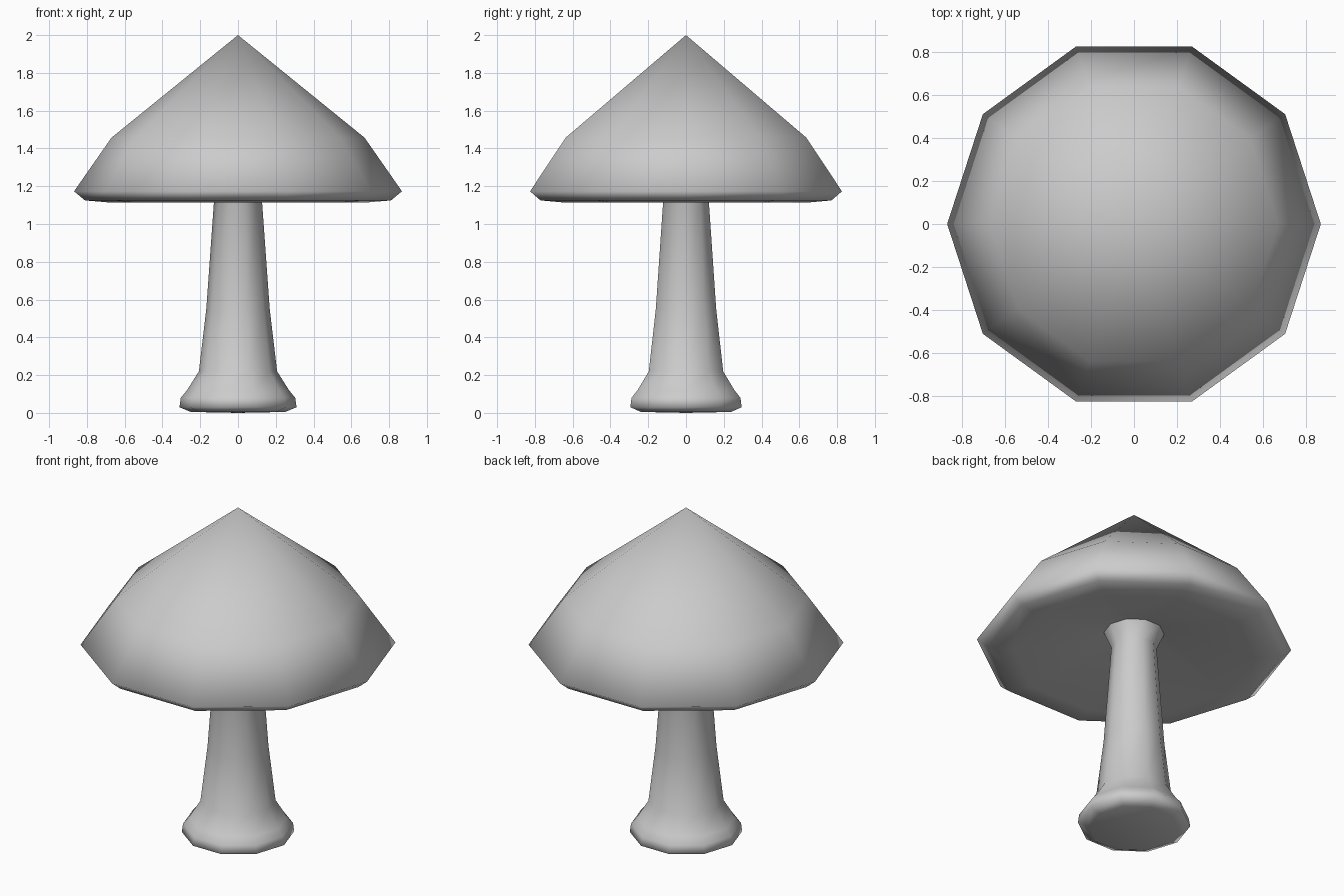
import bpy, bmesh
from math import cos, sin, tau

if "Cube" in bpy.data.objects:
    bpy.data.objects.remove(bpy.data.objects["Cube"])

SIDES = 10


def lathe(name, profile):
    """Revolve (radius, height) points into a smooth ten-sided part."""
    bm = bmesh.new()
    rings = []
    for r, z in profile:
        if r == 0:
            rings.append([bm.verts.new((0, 0, z))] * SIDES)
        else:
            rings.append([bm.verts.new((r * cos(tau * i / SIDES), r * sin(tau * i / SIDES), z))
                          for i in range(SIDES)])
    for low, high in zip(rings, rings[1:]):
        for i in range(SIDES):
            j = (i + 1) % SIDES
            corners = dict.fromkeys([low[i], low[j], high[j], high[i]])
            bm.faces.new(list(corners))
    bmesh.ops.recalc_face_normals(bm, faces=bm.faces)
    for face in bm.faces:
        face.smooth = True
    mesh = bpy.data.meshes.new(name)
    bm.to_mesh(mesh)
    bm.free()
    obj = bpy.data.objects.new(name, mesh)
    bpy.context.collection.objects.link(obj)
    return obj


# Stem: bulbous foot, tapering shaft, flare where it meets the cap
lathe("stem", [(0, 0.0), (0.25, 0.005), (0.31, 0.03), (0.303, 0.08), (0.27, 0.12),
               (0.207, 0.22), (0.168, 0.55), (0.125, 1.15), (0.167, 1.245)])

# Cap: hollowed underside, rounded rim, pointed top
lathe("cap", [(0, 1.25), (0.167, 1.245), (0.67, 1.113), (0.81, 1.125),
              (0.868, 1.173), (0.67, 1.457), (0, 2.0)])
